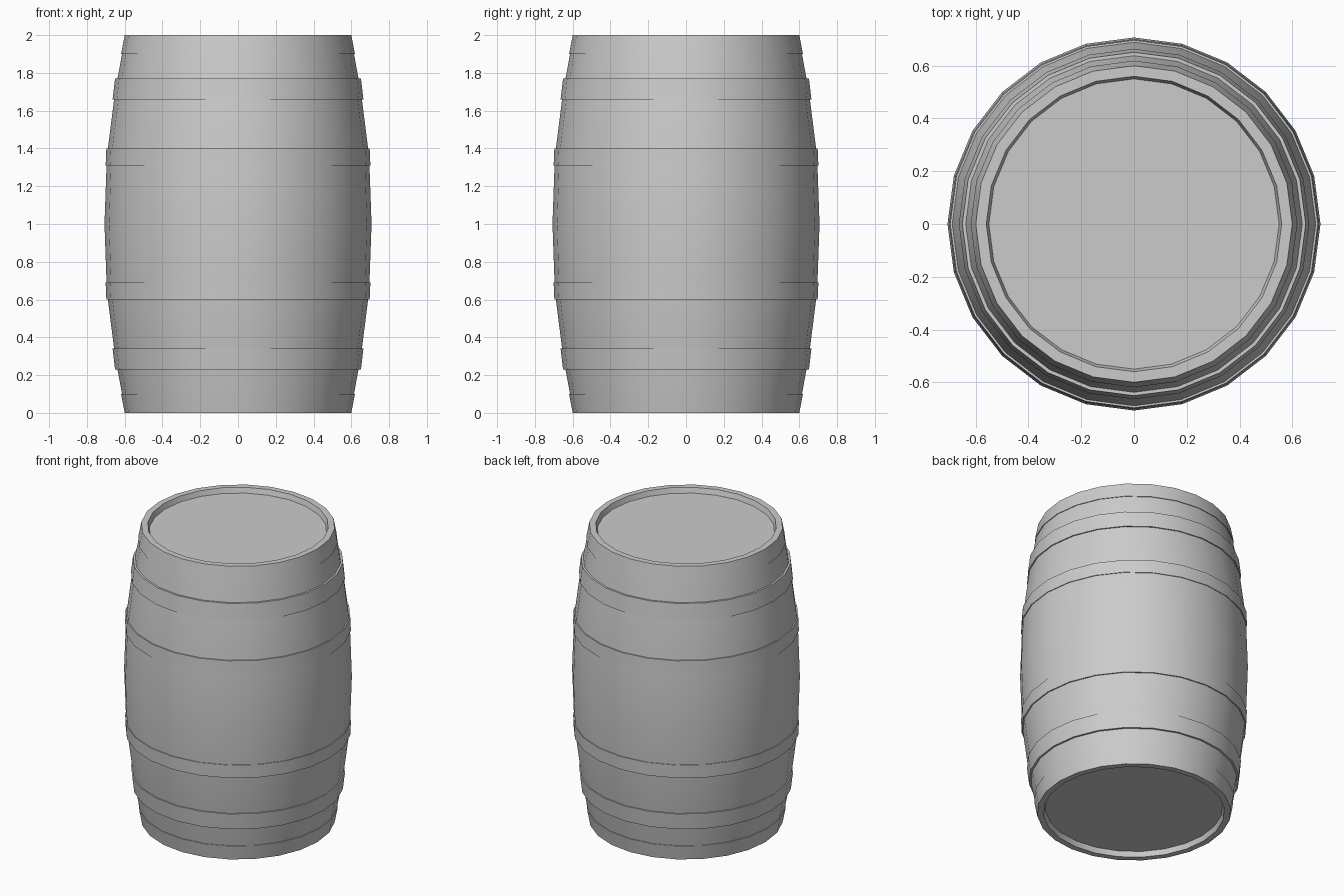
import bpy, bmesh, math

if "Cube" in bpy.data.objects:
    bpy.data.objects.remove(bpy.data.objects["Cube"])

SIDES = 24


def lathe(name, profile, closed=False):
    """Spin an (r, z) profile around the z axis; r = 0 becomes a flat cap."""
    bm = bmesh.new()
    rings = []
    for r, z in profile:
        rings.append([bm.verts.new((r * math.cos(a), r * math.sin(a), z))
                      for a in (2 * math.pi * i / SIDES for i in range(SIDES))])
    pairs = list(zip(rings, rings[1:]))
    if closed:
        pairs.append((rings[-1], rings[0]))
    for a, b in pairs:
        for i in range(SIDES):
            j = (i + 1) % SIDES
            bm.faces.new((a[i], a[j], b[j], b[i]))
    if not closed:
        bm.faces.new(rings[0])
        bm.faces.new(rings[-1])
    bmesh.ops.recalc_face_normals(bm, faces=bm.faces)
    mesh = bpy.data.meshes.new(name)
    bm.to_mesh(mesh)
    bm.free()
    ob = bpy.data.objects.new(name, mesh)
    bpy.context.collection.objects.link(ob)
    bpy.ops.object.select_all(action='DESELECT')
    ob.select_set(True)
    bpy.context.view_layer.objects.active = ob
    bpy.ops.object.shade_smooth_by_angle(angle=math.radians(30))
    return ob


# Barrel body: bulging staves with recessed heads at both ends
half = [(0.55, 1.965), (0.56, 2.0), (0.596, 2.0), (0.614, 1.90),
        (0.638, 1.77), (0.656, 1.66), (0.689, 1.40), (0.696, 1.31)]
mirrored = [(r, 2.0 - z) for r, z in reversed(half)]
lathe("barrel_body", half + [(0.707, 1.0)] + mirrored)

# Hoops: (name, upper z, upper radius, lower z, lower radius), mirrored below
hoops = [("rim_hoop", 2.0, 0.60, 1.90, 0.619),
         ("quarter_hoop", 1.77, 0.651, 1.66, 0.664),
         ("bilge_hoop", 1.40, 0.697, 1.31, 0.701)]
for name, z1, r1, z0, r0 in hoops:
    ring = [(r1 - 0.02, z1), (r1, z1), (r0, z0), (r0 - 0.02, z0)]
    lathe("upper_" + name, ring, closed=True)
    lathe("lower_" + name, [(r, 2.0 - z) for r, z in ring], closed=True)
